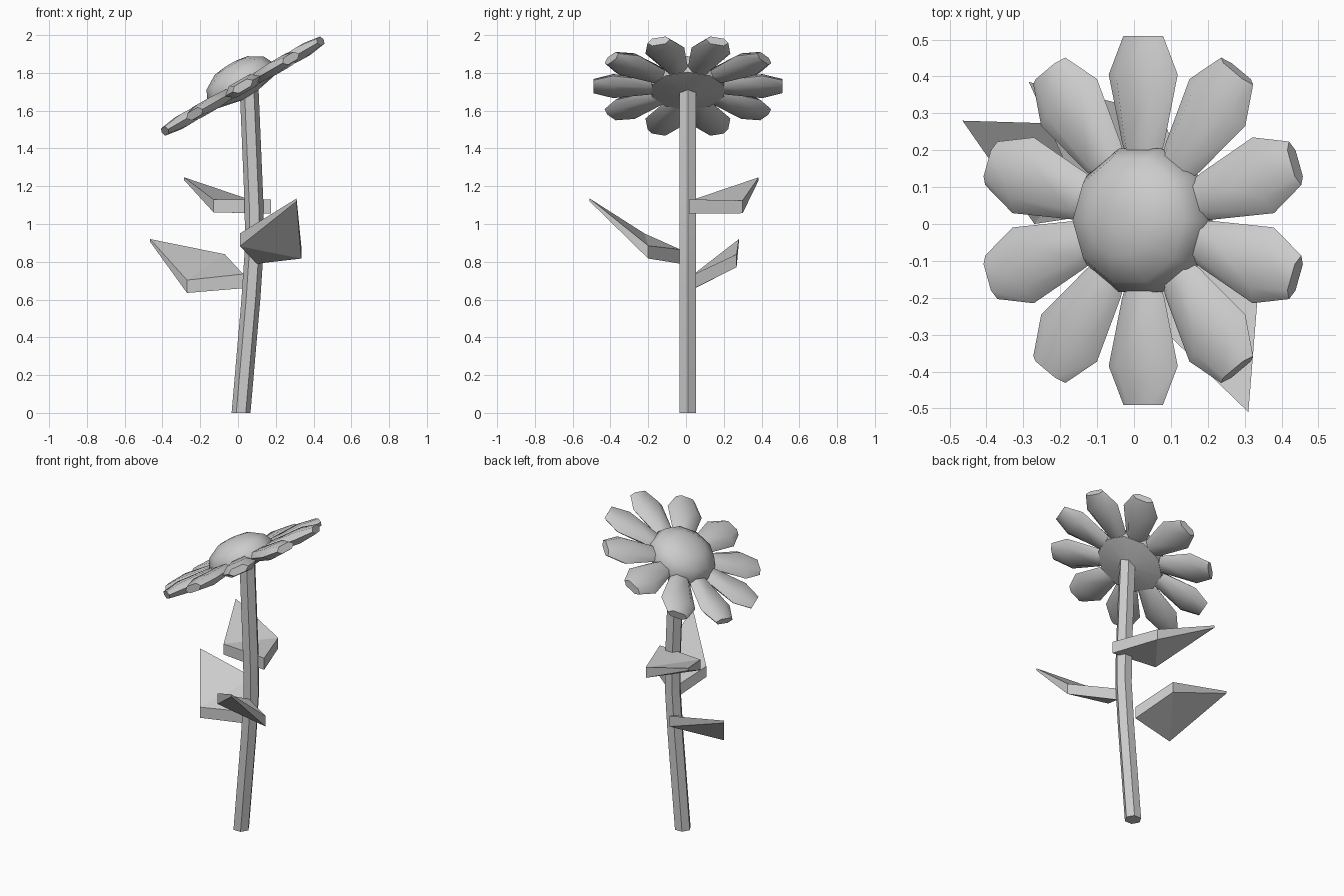
import bpy, bmesh
from math import sin, cos, pi, radians
from mathutils import Matrix, Vector

if "Cube" in bpy.data.objects:
    bpy.data.objects.remove(bpy.data.objects["Cube"])

HEAD = Matrix.Translation((0.025, 0.01, 1.73)) @ Matrix.Rotation(radians(-30), 4, 'Y')


def finish(name, bm, matrix=None, smooth=None):
    bmesh.ops.recalc_face_normals(bm, faces=bm.faces[:])
    mesh = bpy.data.meshes.new(name)
    bm.to_mesh(mesh)
    bm.free()
    ob = bpy.data.objects.new(name, mesh)
    bpy.context.collection.objects.link(ob)
    if matrix:
        ob.matrix_world = matrix
    if smooth:
        bpy.ops.object.select_all(action='DESELECT')
        ob.select_set(True)
        bpy.context.view_layer.objects.active = ob
        bpy.ops.object.shade_smooth_by_angle(angle=radians(smooth))
    return ob


def loft(bm, rings):
    """Skin a list of equal-length point rings and cap both ends."""
    vs = [[bm.verts.new(p) for p in ring] for ring in rings]
    n = len(vs[0])
    for a, b in zip(vs, vs[1:]):
        for i in range(n):
            j = (i + 1) % n
            bm.faces.new((a[i], a[j], b[j], b[i]))
    bm.faces.new(vs[0][::-1])
    bm.faces.new(vs[-1])


def circle(cx, cy, z, r, n):
    return [(cx + r * cos(2 * pi * i / n), cy + r * sin(2 * pi * i / n), z) for i in range(n)]


# Stem: bent six-sided tube
bm = bmesh.new()
path = [(0.016, 0), (0.068, 0.6), (0.087, 0.88), (0.085, 1.1), (0.06, 1.69), (0.056, 1.75)]
loft(bm, [circle(x, 0.01, z, 0.05, 6) for x, z in path])
finish("stem", bm, smooth=40)

# Flower centre: ten-sided dome with a shallow cone underneath
bm = bmesh.new()
profile = [(0.03, -0.065), (0.2, -0.03), (0.205, 0.02), (0.175, 0.08), (0.1, 0.125), (0.03, 0.135)]
loft(bm, [circle(0, 0, z, r, 10) for r, z in profile])
finish("flower_centre", bm, HEAD, smooth=60)

# Petals: ten lofted lobes around the centre
bm = bmesh.new()
sections = [(0.17, 0.052, 0.026), (0.21, 0.066, 0.03), (0.395, 0.108, 0.036), (0.5, 0.062, 0.022)]
hexagon = [(1, 0), (0.6, 1), (-0.6, 1), (-1, 0), (-0.6, -1), (0.6, -1)]
for k in range(10):
    turn = Matrix.Rotation(radians(18 + 36 * k), 3, 'Z')
    loft(bm, [[turn @ Vector((r, w * y, t * z)) for y, z in hexagon] for r, w, t in sections])
finish("petals", bm, HEAD, smooth=60)


# Leaves: thick kites given as base, side, side, tip (top corners) tapering to the tip
def leaf(name, base, side_a, side_b, tip):
    bm = bmesh.new()
    tops = [bm.verts.new(p) for p in (base, side_a, tip, side_b)]
    lows = [bm.verts.new(v.co - Vector((0, 0, d))) for v, d in zip(tops, (0.075, 0.068, 0.015, 0.068))]
    for q in (tops, lows):
        bm.faces.new((q[0], q[1], q[3]))
        bm.faces.new((q[1], q[2], q[3]))
    for i in range(4):
        j = (i + 1) % 4
        bm.faces.new((tops[i], tops[j], lows[j], lows[i]))
    finish(name, bm)


leaf("lower_leaf", (0.027, 0.045, 0.735), (-0.27, 0.0, 0.703), (-0.07, 0.268, 0.84), (-0.465, 0.28, 0.92))
leaf("front_leaf", (0.1, -0.03, 0.865), (0.01, -0.22, 0.95), (0.335, -0.2, 0.885), (0.31, -0.51, 1.135))
leaf("upper_leaf", (0.175, 0.015, 1.13), (-0.13, 0.04, 1.13), (0.075, 0.3, 1.125), (-0.285, 0.385, 1.247))
